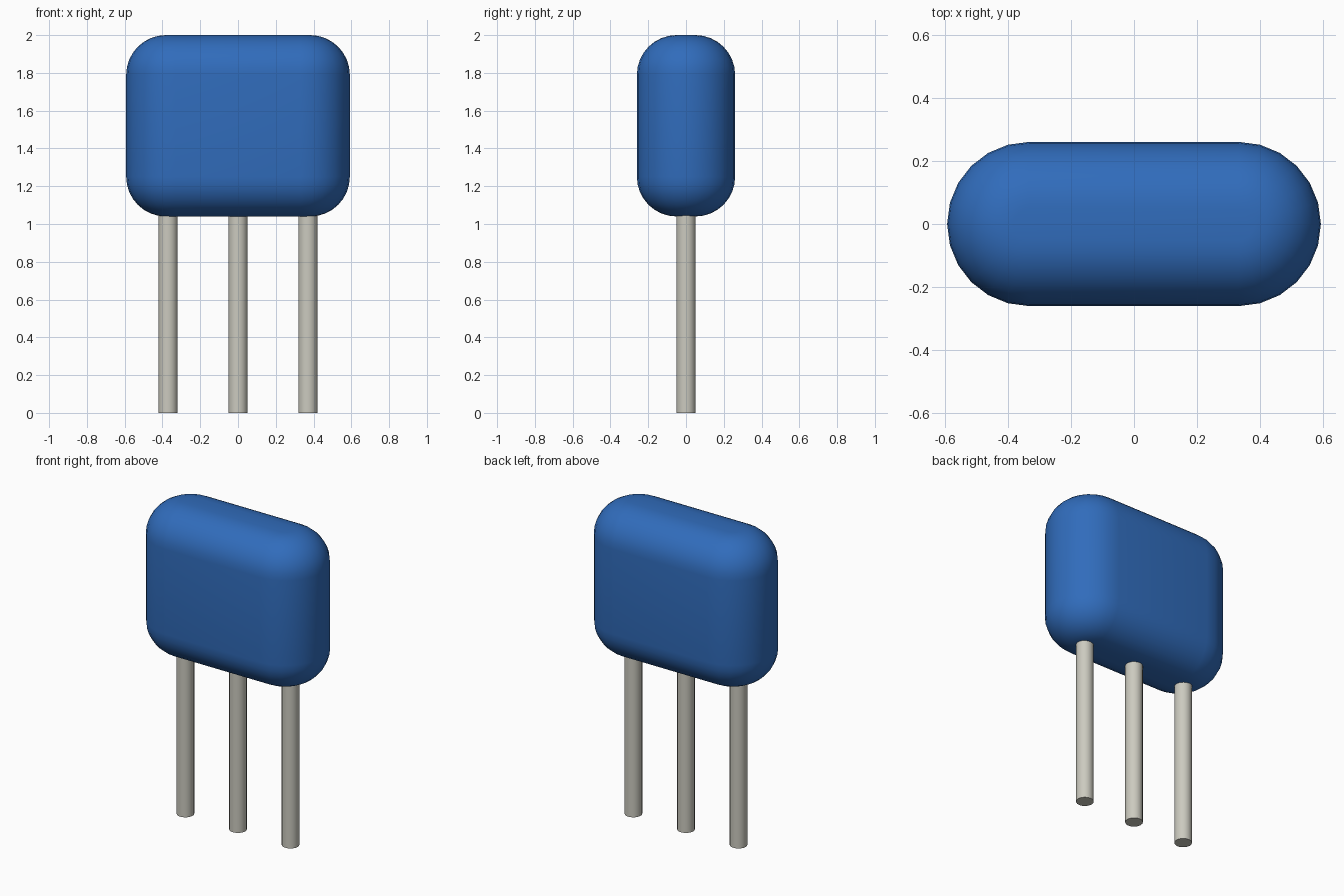
import bpy, bmesh, math

if "Cube" in bpy.data.objects:
    bpy.data.objects.remove(bpy.data.objects["Cube"], do_unlink=True)


def make_material(name, rgb):
    mat = bpy.data.materials.new(name)
    mat.use_nodes = True
    mat.diffuse_color = (*rgb, 1)
    bsdf = next(n for n in mat.node_tree.nodes if n.type == 'BSDF_PRINCIPLED')
    bsdf.inputs["Base Color"].default_value = (*rgb, 1)
    return mat


blue = make_material("blue coating", (0.03, 0.15, 0.50))
metal = make_material("tinned metal", (0.60, 0.59, 0.52))

HALF_STRAIGHT = 0.332   # distance from centre to each end-cap axis
DEPTH = 0.26            # half thickness and end-cap radius
FILLET = 0.21           # rounding of the top and bottom rims
Z0, Z1 = 1.04, 2.0
ARC, RIM = 12, 8        # segments per end cap and per rim


def stadium(bm, radius, z):
    """Ring of vertices: two half circles joined by straight sides."""
    ring = []
    for side in (1, -1):
        for i in range(ARC + 1):
            a = math.pi * i / ARC - math.pi / 2
            ring.append(bm.verts.new((side * (HALF_STRAIGHT + radius * math.cos(a)),
                                      side * radius * math.sin(a), z)))
    return ring


# Body: stadium rings following a rounded vertical profile
bm = bmesh.new()
core = DEPTH - FILLET
angles = [math.pi / 2 * i / RIM for i in range(RIM + 1)]
profile = [(core + FILLET * math.sin(a), Z0 + FILLET * (1 - math.cos(a))) for a in angles]
profile += [(r, Z0 + Z1 - z) for r, z in reversed(profile)]
rings = [stadium(bm, r, z) for r, z in profile]
for low, high in zip(rings, rings[1:]):
    for i in range(len(low)):
        j = (i + 1) % len(low)
        bm.faces.new((low[i], low[j], high[j], high[i]))
bm.faces.new(rings[-1])
bm.faces.new(rings[0][::-1])
bmesh.ops.recalc_face_normals(bm, faces=bm.faces)
mesh = bpy.data.meshes.new("body")
bm.to_mesh(mesh)
bm.free()
body = bpy.data.objects.new("body", mesh)
bpy.context.collection.objects.link(body)
mesh.materials.append(blue)

# Three round leads, ending inside the body
leads = []
for name, x in (("right_lead", -0.37), ("middle_lead", 0), ("left_lead", 0.37)):
    bpy.ops.mesh.primitive_cylinder_add(vertices=20, radius=0.051, depth=1.1,
                                        location=(x, 0, 0.55))
    lead = bpy.context.object
    lead.name = name
    lead.data.materials.append(metal)
    leads.append(lead)

# Smooth shading, keeping the cut lead ends sharp
for ob in [body] + leads:
    bpy.ops.object.select_all(action='DESELECT')
    ob.select_set(True)
    bpy.context.view_layer.objects.active = ob
    bpy.ops.object.shade_smooth_by_angle(angle=math.radians(35))
